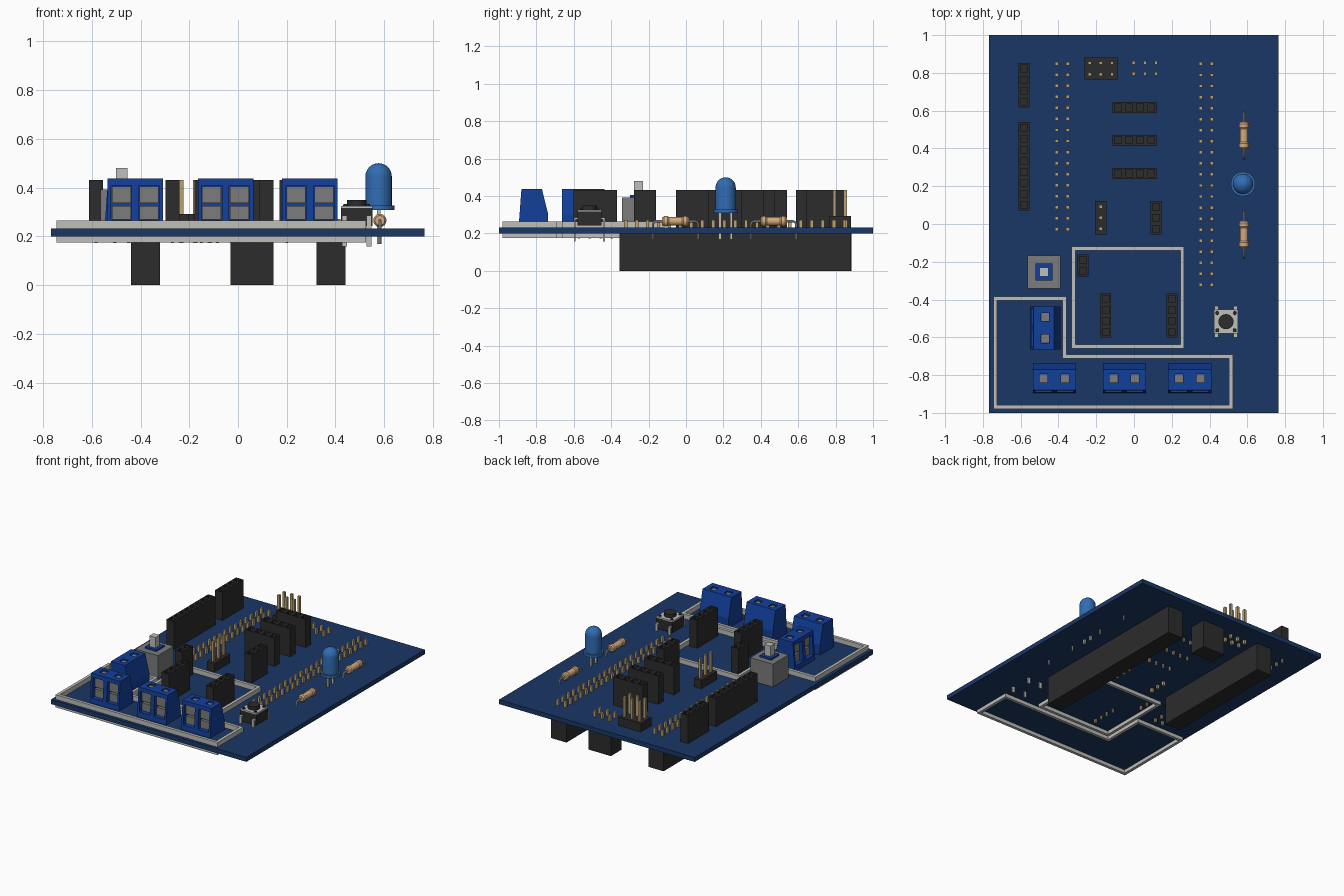
import bpy, bmesh, math
from mathutils import Matrix, Vector

if "Cube" in bpy.data.objects:
    bpy.data.objects.remove(bpy.data.objects["Cube"])

P = 0.0585          # pin pitch
TOP, BOT = 0.232, 0.2


def mat(name, *c):
    m = bpy.data.materials.new(name)
    m.diffuse_color = (*c, 1)
    m.use_nodes = True
    m.node_tree.nodes["Principled BSDF"].inputs["Base Color"].default_value = m.diffuse_color
    return m


BOARD = mat("board_blue", 0.01, 0.038, 0.13)
BLUE = mat("terminal_blue", 0.006, 0.05, 0.33)
LEDC = mat("led_blue", 0.03, 0.15, 0.45)
BLACK = mat("black", 0.025, 0.025, 0.025)
GOLD = mat("gold", 0.5, 0.36, 0.17)
TAN = mat("tan", 0.65, 0.4, 0.2)
LIGHT = mat("light_grey", 0.52, 0.52, 0.5)
GREY = mat("mid_grey", 0.2, 0.2, 0.2)


def finish(bm, name, m, smooth=False):
    me = bpy.data.meshes.new(name)
    bm.to_mesh(me)
    bm.free()
    ob = bpy.data.objects.new(name, me)
    bpy.context.collection.objects.link(ob)
    me.materials.append(m)
    if smooth:
        bpy.ops.object.select_all(action='DESELECT')
        ob.select_set(True)
        bpy.context.view_layer.objects.active = ob
        bpy.ops.object.shade_smooth_by_angle(angle=math.radians(35))
    return ob


def boxes(name, lims, m):
    """One object from boxes given as (x0, x1, y0, y1, z0, z1)."""
    bm = bmesh.new()
    for x0, x1, y0, y1, z0, z1 in lims:
        M = Matrix.Translation(((x0 + x1) / 2, (y0 + y1) / 2, (z0 + z1) / 2))
        bmesh.ops.create_cube(bm, size=1, matrix=M @ Matrix.Diagonal((x1 - x0, y1 - y0, z1 - z0, 1)))
    return finish(bm, name, m)


def pins(name, pts, z0, z1, r=0.009, m=GOLD):
    return boxes(name, [(x - r, x + r, y - r, y + r, z0, z1) for x, y in pts], m)


def grid(cx, cy, nx, ny):
    return [(cx + (i - (nx - 1) / 2) * P, cy + (j - (ny - 1) / 2) * P) for i in range(nx) for j in range(ny)]


def prism(name, pts, z0, z1, m, M=Matrix()):
    bm = bmesh.new()
    f = bm.faces.new([bm.verts.new((x, y, z0)) for x, y in pts])
    r = bmesh.ops.extrude_face_region(bm, geom=[f], use_keep_orig=True)
    bmesh.ops.translate(bm, verts=[v for v in r["geom"] if isinstance(v, bmesh.types.BMVert)], vec=(0, 0, z1 - z0))
    bmesh.ops.recalc_face_normals(bm, faces=bm.faces)
    bm.transform(M)
    return finish(bm, name, m)


def lathe(name, prof, m, M=Matrix(), n=24):
    bm = bmesh.new()
    vs = [bm.verts.new((r, 0, z)) for r, z in prof]
    es = [bm.edges.new(p) for p in zip(vs, vs[1:])]
    bmesh.ops.spin(bm, geom=vs + es, cent=(0, 0, 0), axis=(0, 0, 1), angle=2 * math.pi, steps=n)
    bmesh.ops.remove_doubles(bm, verts=bm.verts, dist=1e-5)
    bmesh.ops.recalc_face_normals(bm, faces=bm.faces)
    bm.transform(M)
    return finish(bm, name, m, True)


def wire(name, pts, r, m):
    cu = bpy.data.curves.new(name, 'CURVE')
    cu.dimensions, cu.bevel_depth, cu.bevel_resolution, cu.use_fill_caps = '3D', r, 2, True
    s = cu.splines.new('POLY')
    s.points.add(len(pts) - 1)
    for p, c in zip(s.points, pts):
        p.co = (*c, 1)
    tmp = bpy.data.objects.new(name + "_curve", cu)
    bm = bmesh.new()
    me = bpy.data.meshes.new_from_object(tmp)
    bm.from_mesh(me)
    bpy.data.objects.remove(tmp)
    finish(bm, name, m, True)


def socket(name, cx, cy, nx, ny):
    """Female header: box with square pits in the top, pins below the board."""
    bm = bmesh.new()
    bmesh.ops.create_grid(bm, x_segments=nx, y_segments=ny, size=0.5,
                          matrix=Matrix.Diagonal((nx * P, ny * P, 1, 1)))
    r = bmesh.ops.extrude_face_region(bm, geom=bm.faces[:], use_keep_orig=False)
    tops = [g for g in r["geom"] if isinstance(g, bmesh.types.BMFace)]
    bmesh.ops.translate(bm, verts=list({v for f in tops for v in f.verts}), vec=(0, 0, 0.2))
    bmesh.ops.inset_individual(bm, faces=tops, thickness=0.016)
    r = bmesh.ops.extrude_discrete_faces(bm, faces=tops)
    bmesh.ops.translate(bm, verts=[v for f in r["faces"] for v in f.verts], vec=(0, 0, -0.08))
    bm.transform(Matrix.Translation((cx, cy, TOP)))
    finish(bm, name, BLACK)
    pins(name + "_pins", grid(cx, cy, nx, ny), 0.172, 0.21, 0.006)


def male(name, cx, cy, nx, ny):
    boxes(name, [(cx - nx * P / 2, cx + nx * P / 2, cy - ny * P / 2, cy + ny * P / 2, TOP, 0.292)], BLACK)
    pins(name + "_pins", grid(cx, cy, nx, ny), 0.172, 0.432)


# circuit board
boxes("circuit_board", [(-0.768, 0.766, -1, 1, BOT, TOP)], BOARD)

# raised border outlines passing through the board
w = 0.021
boxes("driver_outline", [(x, x + w, -0.66, -0.12, 0.175, 0.265) for x in (-0.332, 0.245)]
      + [(-0.332 + w, 0.245, y, y + w, 0.175, 0.265) for y in (-0.66, -0.141)], LIGHT)
outer = [(-0.745, -0.385), (-0.357, -0.385), (-0.357, -0.69), (0.525, -0.69), (0.525, -0.98), (-0.745, -0.98)]
inner = [(-0.745 + w, -0.385 - w), (-0.357 - w, -0.385 - w), (-0.357 - w, -0.69 - w),
         (0.525 - w, -0.69 - w), (0.525 - w, -0.98 + w), (-0.745 + w, -0.98 + w)]
bm = bmesh.new()
rings = [[bm.verts.new((x, y, z)) for x, y in p]
         for p, z in ((outer, 0.175), (outer, 0.265), (inner, 0.265), (inner, 0.175))]
for a in range(4):
    A, B = rings[a], rings[(a + 1) % 4]
    for i in range(6):
        j = (i + 1) % 6
        bm.faces.new((A[i], A[j], B[j], B[i]))
bmesh.ops.recalc_face_normals(bm, faces=bm.faces)
finish(bm, "power_outline", LIGHT)

# sockets and pin headers on top
socket("colour_sensor_socket", -0.583, 0.735, 1, 4)
socket("motion_sensor_socket", -0.583, 0.305, 1, 8)
for i, y in enumerate((0.617, 0.443, 0.267)):
    socket(f"sonar_socket_{i + 1}", 0.003, y, 4, 1)
socket("encoder_socket", 0.117, 0.033, 1, 3)
socket("driver_socket_small", -0.269, -0.22, 1, 2)
socket("driver_socket_left", -0.15, -0.485, 1, 4)
socket("driver_socket_right", 0.2, -0.485, 1, 4)
male("servo_header", -0.176, 0.033, 1, 3)
male("programming_header", -0.175, 0.823, 3, 2)

# long sockets underneath with their solder pins poking through
for name, cx, x0, x1, y0, y1, nx, ny in (
        ("lower_socket_left", -0.38, -0.44, -0.32, -0.06, 0.88, 2, 16),
        ("lower_socket_right", 0.382, 0.322, 0.442, -0.355, 0.88, 2, 21),
        ("lower_socket_middle", 0.058, -0.03, 0.146, 0.765, 0.885, 3, 2)):
    boxes(name, [(x0, x1, y0, y1, 0, BOT)], BLACK)
    pins(name + "_pins", grid(cx, (y0 + y1) / 2, nx, ny), BOT - 0.01, 0.272)

# screw terminals: profile body with wire windows and screw holes cut out
prof = [(-0.08, 0), (-0.065, 0.205), (0.045, 0.205), (0.078, 0.07), (0.078, 0)]
axes = Matrix(((0, 0, 1, 0), (1, 0, 0, 0), (0, 1, 0, 0), (0, 0, 0, 1)))
body = prism("terminal_block_1", prof, -0.114, 0.114, BLUE, axes)
cut = boxes("terminal_cutter", [(x - 0.042, x + 0.042, -0.12, 0.0, 0.035, 0.177) for x in (-0.057, 0.057)]
            + [(x - 0.022, x + 0.022, -0.024, 0.02, 0.188, 0.25) for x in (-0.057, 0.057)], BLUE)
mod = body.modifiers.new("cut", 'BOOLEAN')
mod.object, mod.solver = cut, 'EXACT'
bpy.context.view_layer.update()
body.data = bpy.data.meshes.new_from_object(body.evaluated_get(bpy.context.evaluated_depsgraph_get()))
body.modifiers.clear()
bpy.data.objects.remove(cut)
metal = boxes("terminal_metal_1", [(x - 0.039, x + 0.039, -0.05, 0.01, z, z + h) for x in (-0.057, 0.057)
                                   for z, h in ((0.037, 0.055), (0.105, 0.068))]
              + [(x - 0.021, x + 0.021, -0.023, 0.019, 0.18, 0.195) for x in (-0.057, 0.057)], GREY)
for i, (x, y, a) in enumerate(((-0.422, -0.815, 0), (-0.051, -0.815, 0), (0.295, -0.815, 0), (-0.468, -0.55, -90))):
    for src in (body, metal):
        ob = src
        if i:
            ob = src.copy()
            ob.name = src.name[:-1] + str(i + 1)
            bpy.context.collection.objects.link(ob)
        ob.location = (x, y, TOP)
        ob.rotation_euler.z = math.radians(a)

# power switch: housing, collar and knob
sx, sy = -0.477, -0.254
boxes("switch_housing", [(sx - 0.088, sx + 0.088, sy - 0.088, sy + 0.088, TOP, 0.393)], GREY)
boxes("switch_collar", [(sx - 0.045, sx + 0.045, sy - 0.045, sy + 0.045, 0.39, 0.405)], BLUE)
boxes("switch_knob", [(sx - 0.024, sx + 0.024, sy - 0.024, sy + 0.024, 0.39, 0.48)], LIGHT)
pins("switch_pins", grid(sx, sy, 2, 3), 0.172, 0.21, 0.007)

# push button
bx, by = 0.487, -0.517
boxes("button_base", [(bx - 0.064, bx + 0.064, by - 0.064, by + 0.064, 0.242, 0.316)], BLACK)
boxes("button_plate", [(bx - 0.064, bx + 0.064, by - 0.064, by + 0.064, 0.316, 0.325)], LIGHT)
T = Matrix.Translation
lathe("button_cap", [(0, 0.32), (0.04, 0.32), (0.04, 0.35), (0, 0.35)], BLACK, T((bx, by, 0)))
legs = []
for i in (-1, 1):
    for j in (-1, 1):
        lathe("button_rivet", [(0, 0.32), (0.011, 0.32), (0.009, 0.331), (0, 0.333)], BLACK,
              T((bx + i * 0.046, by + j * 0.046, 0)), 12)
        lx, ly = bx + i * 0.05, by + j * 0.078
        legs += [(lx - 0.01, lx + 0.01, ly - 0.005, ly + 0.005, 0.158, 0.285),
                 (lx - 0.01, lx + 0.01, min(ly, ly - j * 0.02), max(ly, ly - j * 0.02), 0.275, 0.285)]
boxes("button_legs", legs, LIGHT)

# indicator light with domed body, flange and two leads
dome = [(0.054 * math.cos(a * math.pi / 16), 0.446 + 0.054 * math.sin(a * math.pi / 16)) for a in range(8)]
lathe("led_body", [(0, 0.308), (0.065, 0.308), (0.065, 0.327), (0.054, 0.327)] + dome + [(0, 0.5)],
      LEDC, T((0.577, 0.212, 0)), 32)
pins("led_leads", [(0.577, 0.182), (0.577, 0.242)], 0.168, 0.31, 0.007, LIGHT)

# resistors: dog-bone body with bent leads
for i, y in enumerate((-0.056, 0.468)):
    half = [(0.022, 0.035), (0.027, 0.042), (0.027, 0.062), (0.02, 0.071), (0, 0.071)]
    lathe(f"resistor_{i + 1}", [(r, -z) for r, z in reversed(half)] + half, TAN,
          T((0.582, y, 0.265)) @ Matrix.Rotation(math.pi / 2, 4, 'X'))
    for s in (-1, 1):
        wire(f"resistor_{i + 1}_lead", [(0.582, y + s * a, z) for a, z in
             ((0.06, 0.265), (0.106, 0.265), (0.116, 0.26), (0.121, 0.25), (0.121, 0.168))], 0.006, LIGHT)
